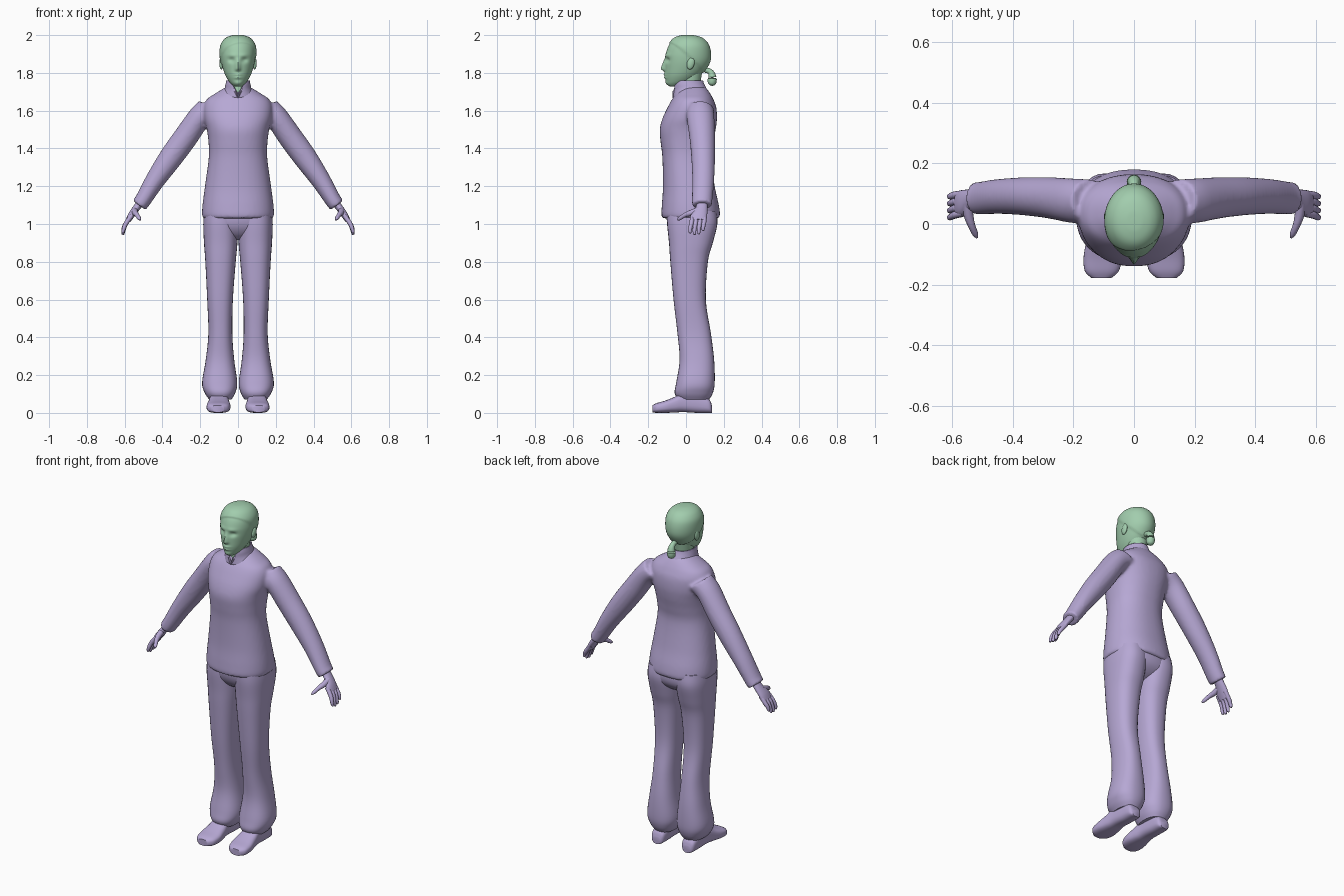
import bpy, bmesh, math
from mathutils import Matrix, Vector


def material(name, rgb):
    m = bpy.data.materials.new(name)
    m.diffuse_color = (*rgb, 1)
    return m


LILAC = material("lilac cloth", (0.47, 0.39, 0.66))
GREEN = material("soft green", (0.36, 0.61, 0.42))
I = Matrix.Identity(4)


def skin_rings(bm, rings, caps=True):
    rows = [[bm.verts.new(p) for p in r] for r in rings]
    n = len(rows[0])
    for a, b in zip(rows, rows[1:]):
        for i in range(n):
            bm.faces.new((a[i], a[(i + 1) % n], b[(i + 1) % n], b[i]))
    if caps:
        bm.faces.new(rows[0])
        bm.faces.new(rows[-1])


def smooth_rows(rows, sub):
    """Catmull-Rom interpolation between section rows."""
    out = []
    for i in range(len(rows) - 1):
        p = [rows[max(0, min(len(rows) - 1, i + k))] for k in (-1, 0, 1, 2)]
        for s in range(sub):
            t = s / sub
            out.append([0.5 * (2 * b + (c - a) * t + (2 * a - 5 * b + 4 * c - d) * t * t
                               + (3 * b - a - 3 * c + d) * t ** 3) for a, b, c, d in zip(*p)])
    return out + [list(rows[-1])]


def loft(bm, rows, M=I, segs=32, sub=5, power=2.0, caps=True):
    """Rows are (w, u0, u1, v0, v1): rounded sections stacked along w."""
    rings = []
    for w, u0, u1, v0, v1 in smooth_rows(rows, sub):
        ring = []
        for k in range(segs):
            a = 2 * math.pi * k / segs
            c, s = math.cos(a), math.sin(a)
            c = math.copysign(abs(c) ** (2 / power), c)
            s = math.copysign(abs(s) ** (2 / power), s)
            ring.append(M @ Vector(((u0 + u1) / 2 + c * (u1 - u0) / 2,
                                    (v0 + v1) / 2 + s * (v1 - v0) / 2, w)))
        rings.append(ring)
    skin_rings(bm, rings, caps)


def tube(bm, pts, segs=12, sub=4):
    """Points are (x, y, z, radius)."""
    pts = smooth_rows(pts, sub)
    rings = []
    for i, p in enumerate(pts):
        d = Vector(pts[min(i + 1, len(pts) - 1)][:3]) - Vector(pts[max(i - 1, 0)][:3])
        q = d.to_track_quat('Z', 'Y')
        rings.append([Vector(p[:3]) + q @ Vector((math.cos(a) * p[3], math.sin(a) * p[3], 0))
                      for a in (2 * math.pi * k / segs for k in range(segs))])
    skin_rings(bm, rings)


def finish(name, bm, mat, mirror=False):
    bmesh.ops.recalc_face_normals(bm, faces=bm.faces)
    me = bpy.data.meshes.new(name)
    bm.to_mesh(me)
    bm.free()
    me.materials.append(mat)
    me.shade_smooth()
    me.set_sharp_from_angle(angle=math.radians(50))
    ob = bpy.data.objects.new(name, me)
    bpy.context.collection.objects.link(ob)
    if mirror:
        ob.modifiers.new("mirror", 'MIRROR').use_mirror_merge = False
    return ob


def sym(rows):
    return [(z, -w, w, f, b) for z, w, f, b in rows]


# Local frame of the left arm: u = y, v = up and out, w = down the arm
ARM = Matrix(((0, .8, .6, 0), (1, 0, 0, 0), (0, .6, -.8, 0), (0, 0, 0, 1)))
FLIP = Matrix.Scale(-1, 4, (1, 0, 0))

# Jacket: torso and sleeves fused into one smooth skin
bm = bmesh.new()
loft(bm, sym([(1.03, .182, -.122, .170), (1.045, .190, -.130, .180), (1.10, .188, -.128, .174),
              (1.20, .175, -.122, .152), (1.35, .155, -.125, .132), (1.43, .156, -.134, .142),
              (1.50, .165, -.139, .157), (1.56, .180, -.124, .164), (1.62, .182, -.096, .160),
              (1.66, .165, -.074, .145), (1.685, .13, -.056, .132), (1.71, .09, -.035, .115),
              (1.725, .065, -.02, .10)]), segs=48, power=2.25)
for side in (I, FLIP):
    loft(bm, [(-1.2, .005, .147, 1.005, 1.155), (-1.134, .003, .150, 1.038, 1.164),
              (-1.0, .018, .154, 1.033, 1.162), (-.866, .028, .154, 1.033, 1.158),
              (-.72, .033, .149, 1.038, 1.142), (-.60, .031, .140, 1.035, 1.122),
              (-.565, .033, .137, 1.036, 1.121)], side @ ARM)
jacket = finish("jacket", bm, LILAC)
rm = jacket.modifiers.new("fuse", 'REMESH')
rm.mode, rm.voxel_size, rm.use_smooth_shade = 'VOXEL', 0.009, True
sm = jacket.modifiers.new("soften", 'SMOOTH')
sm.factor, sm.iterations = 0.5, 5

# Standing collar with a notch at the throat
bm = bmesh.new()
loft(bm, sym([(1.67, .10, -.068, .130), (1.71, .074, -.066, .112), (1.74, .066, -.066, .097),
              (1.76, .062, -.060, .090)]), segs=64, caps=False)
for v in bm.verts:
    if v.co.y < 0:
        v.co.z = min(v.co.z, 1.67 + abs(v.co.x) * 2.4)
finish("collar", bm, LILAC).modifiers.new("thickness", 'SOLIDIFY').thickness = 0.006

# Trousers: seat and two flared legs
bm = bmesh.new()
loft(bm, sym([(1.09, .175, -.10, .155), (1.03, .180, -.103, .166), (.98, .178, -.09, .155),
              (.94, .14, -.06, .115), (.915, .05, -.02, .06)]), power=2.3)
finish("trouser_seat", bm, LILAC)
bm = bmesh.new()
loft(bm, [(1.07, .0, .178, -.10, .160), (1.0, .0, .184, -.10, .166), (.9, .003, .180, -.09, .142),
          (.8, .012, .173, -.083, .116), (.6, .027, .163, -.066, .105), (.42, .03, .157, -.045, .132),
          (.28, .02, .171, -.034, .149), (.16, .004, .190, -.052, .152), (.105, .015, .176, -.06, .142),
          (.07, .035, .152, -.04, .122)], power=2.4)
finish("trouser_leg", bm, LILAC, True)

# Shoes, flat underneath, lofted from heel to toe
bm = bmesh.new()
FOOT = Matrix(((1, 0, 0, 0), (0, 0, -1, 0), (0, 1, 0, 0), (0, 0, 0, 1)))
loft(bm, [(-.137, .075, .125, .0, .04), (-.12, .06, .14, .0, .075), (-.06, .055, .145, .0, .105),
          (.01, .052, .15, .004, .11), (.06, .045, .158, .002, .085), (.11, .04, .166, .0, .065),
          (.155, .05, .162, .0, .052), (.178, .075, .14, .003, .04)], FOOT, power=2.8)
finish("shoe", bm, LILAC, True)

# Hands: palm, four fingers and a thumb
bm = bmesh.new()
loft(bm, [(-.61, .058, .112, 1.06, 1.102), (-.55, .052, .114, 1.062, 1.1),
          (-.50, .028, .112, 1.062, 1.098), (-.465, .026, .108, 1.062, 1.09)], ARM, segs=20)
for i, length in enumerate((.9, 1.0, .95, .75)):
    y = .036 + .021 * i
    ty = .022 + .023 * i
    tube(bm, [(.562, y, 1.045, .012), (.592, (y + ty) / 2, 1.005, .012),
              (.605, ty, 1.03 - .062 * length, .010), (.609, ty, 1.03 - .084 * length, .007),
              (.609, ty, 1.03 - .089 * length, .002)])
tube(bm, [(.548, .07, 1.075, .016), (.545, .03, 1.06, .016), (.535, -.005, 1.048, .012),
          (.523, -.032, 1.03, .010), (.517, -.045, 1.022, .004)])
finish("hand", bm, LILAC, True)


# Head: smooth skull with sculpted face and swept hair
def bump(x, centre, width):
    return math.exp(-((x - centre) / width) ** 2)


bm = bmesh.new()
loft(bm, sym([(1.728, .018, -.085, -.04), (1.738, .032, -.097, -.005), (1.755, .048, -.105, .035),
              (1.785, .066, -.110, .072), (1.82, .079, -.111, .102), (1.86, .089, -.111, .124),
              (1.90, .093, -.107, .128), (1.94, .090, -.094, .120), (1.968, .076, -.076, .102),
              (1.985, .056, -.055, .078), (1.994, .03, -.025, .045), (1.996, .008, .002, .018)]),
     segs=72, sub=7)
for v in bm.verts:
    x, y, z = v.co
    if y < -.03:
        nose = bump(z, 1.822, .012) if z < 1.822 else max(0, 1 - (z - 1.822) / .062)
        v.co.y += (-.023 * nose * bump(x, 0, .012)
                   + .012 * bump(abs(x), .034, .017) * bump(z, 1.868, .013)
                   - .004 * bump(abs(x), .03, .025) * bump(z, 1.893, .01)
                   - .008 * bump(x, 0, .02) * (bump(z, 1.791, .007) + bump(z, 1.775, .007))
                   - .005 * bump(x, 0, .024) * bump(z, 1.745, .012))
    # hair stands slightly proud above a slanted hairline
    t = (z - 1.93 + .9 * (y + .06) - .25 * x) / .008
    t = max(0, min(1, t))
    out = Vector((x, y - .01, (z - 1.87) * .7)).normalized()
    v.co += out * .005 * t * t * (3 - 2 * t)
finish("head", bm, GREEN)

bm = bmesh.new()
loft(bm, sym([(1.64, .052, -.045, .075), (1.70, .050, -.045, .072), (1.74, .050, -.04, .075),
              (1.80, .055, -.03, .085)]))
finish("neck", bm, GREEN)

# Ears
bm = bmesh.new()
bmesh.ops.create_uvsphere(bm, u_segments=16, v_segments=10, radius=1,
                          matrix=Matrix.Translation((.088, .025, 1.85)) @ Matrix.Rotation(-.25, 4, 'X')
                          @ Matrix.Diagonal((.011, .020, .033, 1)))
finish("ear", bm, GREEN, True)

# Short ponytail
bm = bmesh.new()
tube(bm, [(0, .10, 1.815, .014), (0, .125, 1.808, .015), (0, .137, 1.79, .019),
          (0, .139, 1.765, .024), (0, .136, 1.742, .020), (0, .134, 1.732, .006)], segs=16)
finish("ponytail", bm, GREEN)
